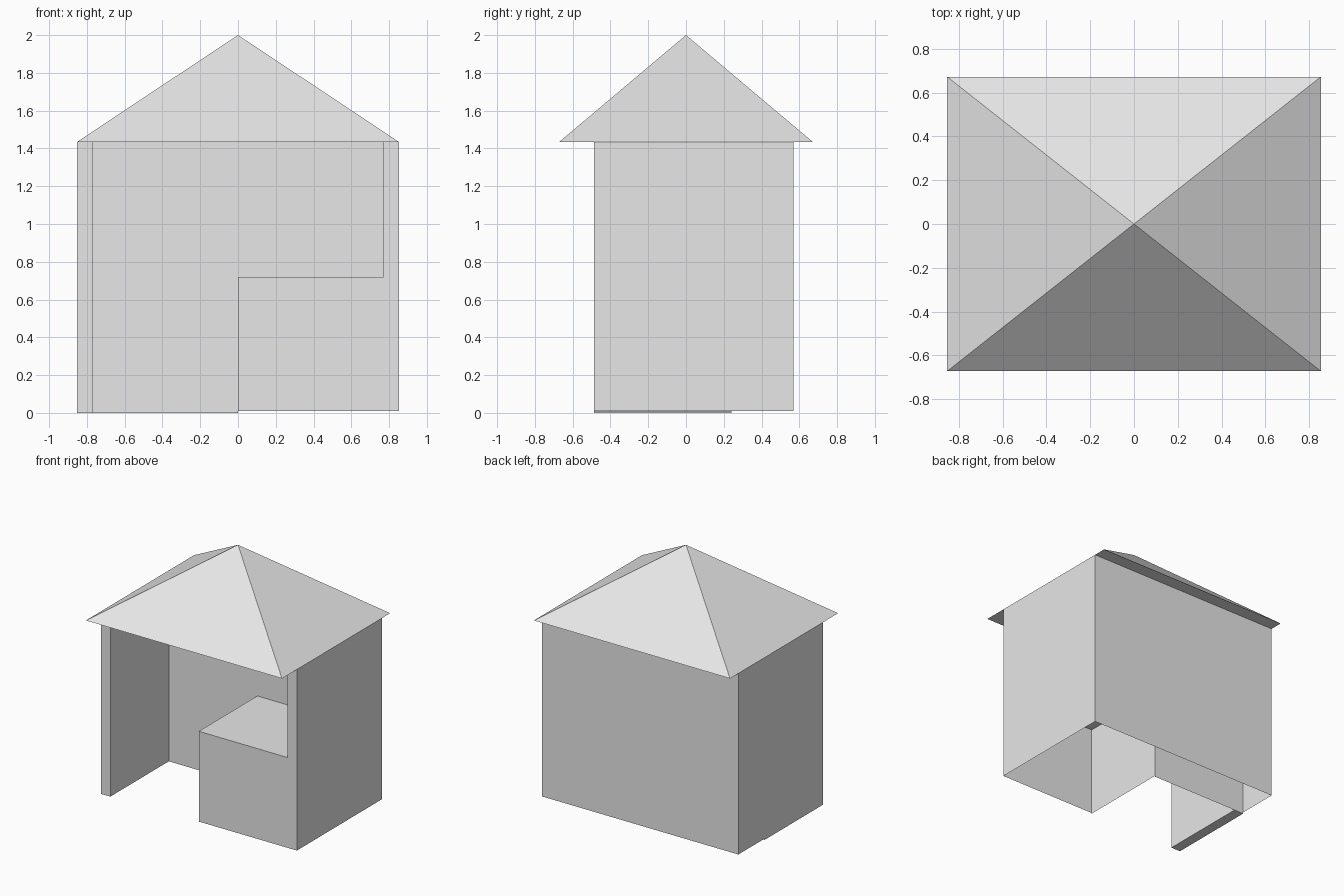
import bpy

if "Cube" in bpy.data.objects:
    bpy.data.objects.remove(bpy.data.objects["Cube"])

grey = bpy.data.materials.new("plain_grey")
grey.diffuse_color = (0.8, 0.8, 0.8, 1)
grey.use_nodes = True
grey.node_tree.nodes["Principled BSDF"].inputs["Base Color"].default_value = grey.diffuse_color

W, T = 0.853, 0.77            # outer and inner half widths
FRONT, INNER, BACK = -0.487, 0.24, 0.568
LOW, COUNTER, EAVE = 0.01, 0.72, 1.434


def make(name, verts, faces):
    mesh = bpy.data.meshes.new(name)
    mesh.from_pydata(verts, [], faces)
    mesh.materials.append(grey)
    obj = bpy.data.objects.new(name, mesh)
    bpy.context.collection.objects.link(obj)
    return obj


def strip(name, start, end):
    """Sheet between two matching paths."""
    n = len(start)
    make(name, start + end,
         [(i, i + 1, n + i + 1, n + i) for i in range(n - 1)])


def liner(name, profile):
    """Front profile (x, z) swept from the front to the recess back."""
    strip(name, [(x, FRONT, z) for x, z in profile],
          [(x, INNER, z) for x, z in profile])


def panel(name, profile, y):
    """Flat upright panel with an (x, z) outline."""
    make(name, [(x, y, z) for x, z in profile], [tuple(range(len(profile)))])


# Outer side and back walls, open underneath
plan = [(W, FRONT), (W, BACK), (-W, BACK), (-W, FRONT)]
strip("outer_walls", [(x, y, LOW) for x, y in plan],
      [(x, y, EAVE) for x, y in plan])

# Front edges: left wall end, and counter front with right wall end
panel("left_wall_end", [(-W, 0), (-T, 0), (-T, EAVE), (-W, EAVE)], FRONT)
panel("counter_front", [(0, LOW), (W, LOW), (W, EAVE), (T, EAVE),
                        (T, COUNTER), (0, COUNTER)], FRONT)

# Recess: left wall lining and foot, counter side and top, inner right wall
liner("left_wall_lining", [(-T, EAVE), (-T, 0), (-W, 0), (-W, LOW)])
liner("counter_and_right_lining", [(0, 0.005), (0, COUNTER), (T, COUNTER), (T, EAVE)])
panel("recess_back", [(-W, 0), (0, 0), (0, COUNTER), (T, COUNTER),
                      (T, EAVE), (-W, EAVE)], INNER)

# Pyramid roof with flat underside
RX, RY = 0.853, 0.672
make("roof", [(-RX, -RY, EAVE), (RX, -RY, EAVE), (RX, RY, EAVE),
              (-RX, RY, EAVE), (0, 0, 2)],
     [(3, 2, 1, 0)] + [(i, (i + 1) % 4, 4) for i in range(4)])
